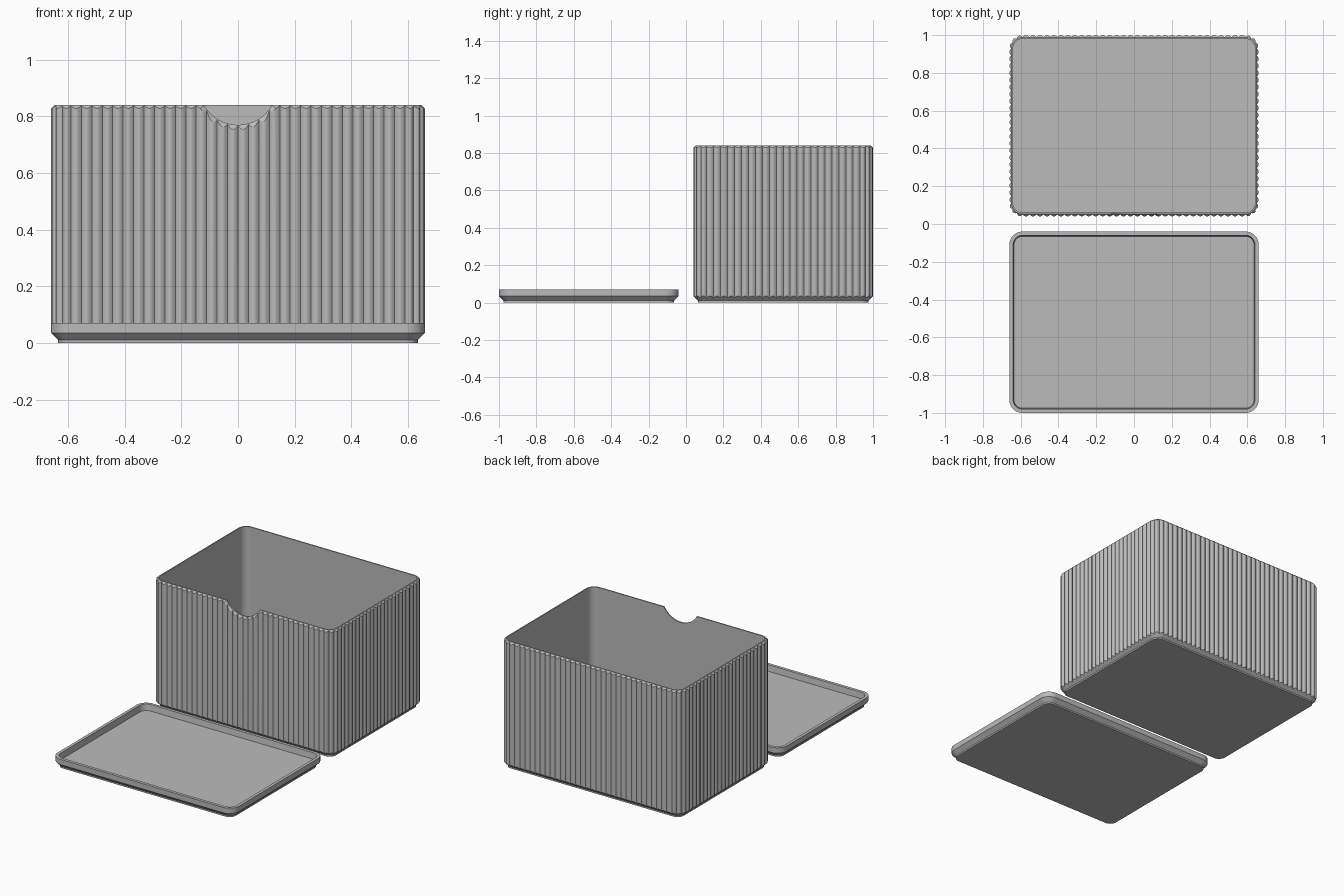
import bpy, bmesh, math
from mathutils import Vector

if "Cube" in bpy.data.objects:
    bpy.data.objects.remove(bpy.data.objects["Cube"])

GREY = bpy.data.materials.new("plain grey")
GREY.use_nodes = True
GREY.diffuse_color = (0.5, 0.5, 0.5, 1)
GREY.node_tree.nodes["Principled BSDF"].inputs["Base Color"].default_value = (0.5, 0.5, 0.5, 1)

HALF_X, HALF_Y, RADIUS = 0.66, 0.48, 0.07   # footprint shared by box and lid
RIB_DEPTH = 0.01
RIBS_X, RIBS_Y, RIBS_CORNER, STEPS = 32, 22, 3, 6


def outline():
    """Rounded rectangle as (point, outward normal, inset of the rib surface)."""
    pts = []
    a, b = HALF_X - RADIUS, HALF_Y - RADIUS
    corners = [Vector(c) for c in ((a, -b), (a, b), (-a, b), (-a, -b))]
    for k, centre in enumerate(corners):
        start = (k - 1) * math.pi / 2
        n = RIBS_CORNER * STEPS
        for i in range(n):
            t = start + math.pi / 2 * i / n
            d = Vector((math.cos(t), math.sin(t)))
            pts.append((centre + d * RADIUS, d, i))
        d = Vector((math.cos(start + math.pi / 2), math.sin(start + math.pi / 2)))
        nxt = corners[(k + 1) % 4]
        n = (RIBS_Y if k % 2 == 0 else RIBS_X) * STEPS
        for i in range(n):
            pts.append((centre.lerp(nxt, i / n) + d * RADIUS, d, i))
    return [(p, d, RIB_DEPTH * (1 - math.sin(math.pi * (i % STEPS) / STEPS)))
            for p, d, i in pts]


def make_object(name, bm, location=(0, 0, 0)):
    bmesh.ops.recalc_face_normals(bm, faces=bm.faces)
    mesh = bpy.data.meshes.new(name)
    bm.to_mesh(mesh)
    bm.free()
    mesh.materials.append(GREY)
    obj = bpy.data.objects.new(name, mesh)
    obj.location = location
    bpy.context.collection.objects.link(obj)
    return obj


def loft(name, levels, location):
    """Stack outline rings; each level maps a rib inset to (inset, z)."""
    bm = bmesh.new()
    ring_pts = outline()
    rings = []
    for level in levels:
        ring = []
        for p, d, rib in ring_pts:
            inset, z = level(rib)
            q = p - d * inset
            ring.append(bm.verts.new((q.x, q.y, z)))
        rings.append(ring)
    n = len(ring_pts)
    for low, high in zip(rings, rings[1:]):
        for i in range(n):
            j = (i + 1) % n
            bm.faces.new((low[i], low[j], high[j], high[i]))
    bm.faces.new(rings[0][::-1])
    bm.faces.new(rings[-1])
    return make_object(name, bm, location)


def flat(inset, z):
    return lambda rib: (inset, z)


def smooth(obj):
    bpy.ops.object.select_all(action='DESELECT')
    obj.select_set(True)
    bpy.context.view_layer.objects.active = obj
    bpy.ops.object.shade_smooth_by_angle(angle=math.radians(30))


# Ribbed box: foot, chamfer cutting the ribs, ribbed wall, top chamfer, inside
BOX_Y, TOP = 0.52, 0.84
box = loft("ribbed_box", [
    flat(0.025, 0), flat(0.025, 0.01),
    lambda rib: (rib, 0.035 - rib),
    lambda rib: (rib, TOP - 0.012 + rib),
    flat(0.012, TOP), flat(0.02, TOP), flat(0.02, 0.02),
], (0, BOX_Y, 0))

# Finger notch cutter: round scoop that flares towards the outside
bm = bmesh.new()
front = BOX_Y - HALF_Y
sides = 64
rings = [[bm.verts.new((r * math.cos(2 * math.pi * i / sides), y,
                        0.908 + r * math.sin(2 * math.pi * i / sides)))
          for i in range(sides)]
         for y, r in ((front - 0.01, 0.17), (front + 0.012, 0.138), (front + 0.1, 0.138))]
for low, high in zip(rings, rings[1:]):
    for i in range(sides):
        j = (i + 1) % sides
        bm.faces.new((low[i], low[j], high[j], high[i]))
bm.faces.new(rings[0])
bm.faces.new(rings[-1])
cutter = make_object("notch_cutter", bm)
cutter.hide_render = True
cutter.hide_set(True)

smooth(box)
notch = box.modifiers.new("finger notch", 'BOOLEAN')
notch.operation = 'DIFFERENCE'
notch.solver = 'EXACT'
notch.object = cutter
bpy.context.view_layer.objects.active = box
bpy.ops.object.modifier_apply(modifier=notch.name)
bpy.data.objects.remove(cutter)

# Shallow lid lying in front: stepped foot, flared edge, rim and recessed tray
lid = loft("lid_tray", [
    flat(0.025, 0), flat(0.025, 0.01), flat(0, 0.035), flat(0, 0.07),
    flat(0.02, 0.07), flat(0.025, 0.03),
], (0, -0.52, 0))
smooth(lid)
